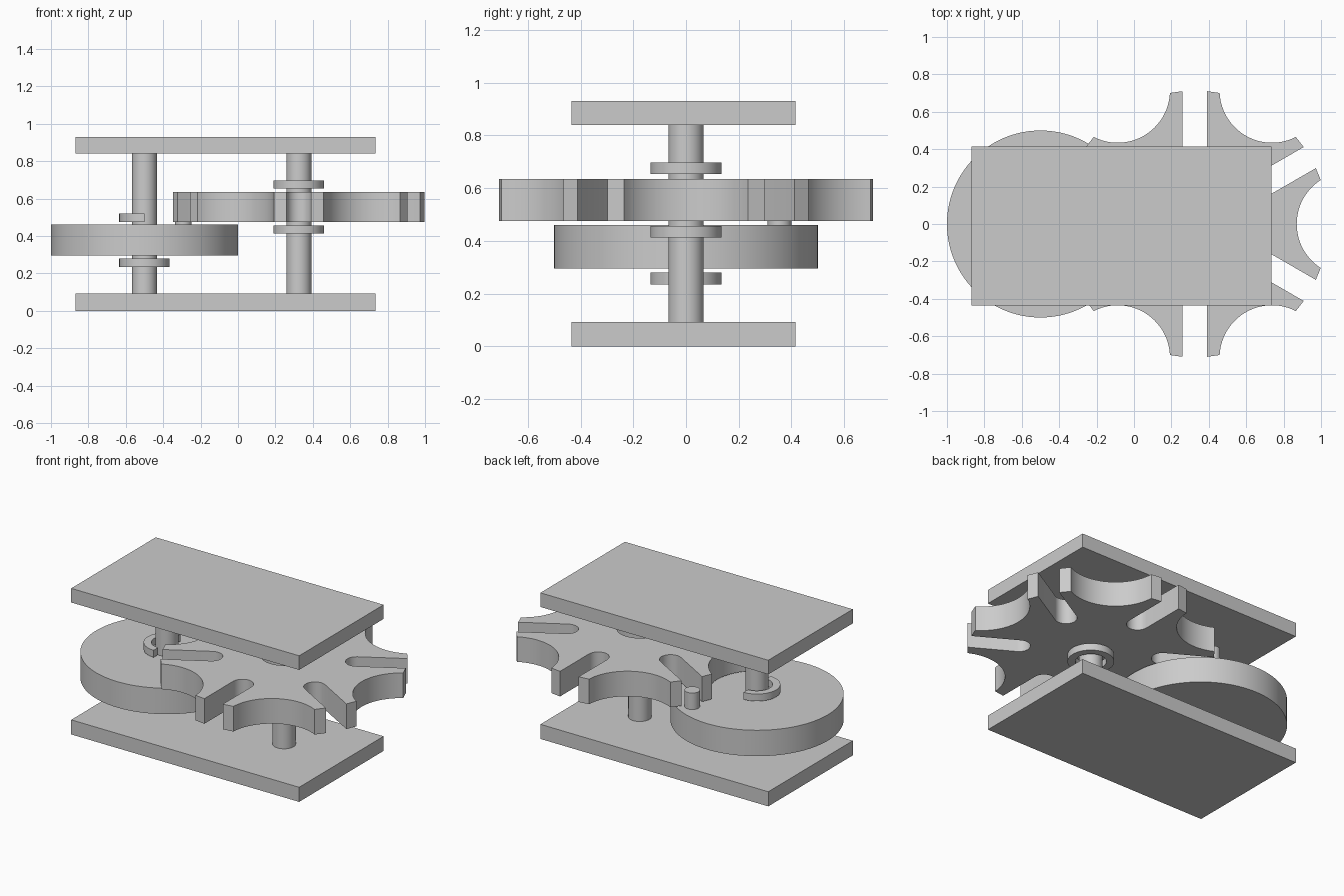
import bpy, bmesh, math
from mathutils import Vector, Matrix

cube = bpy.data.objects.get("Cube")
if cube:
    bpy.data.objects.remove(cube)

# Single grey finish
grey = bpy.data.materials.new("light_grey")
grey.use_nodes = True
COLOR = (0.6, 0.6, 0.6, 1)
grey.diffuse_color = COLOR
grey.node_tree.nodes["Principled BSDF"].inputs["Base Color"].default_value = COLOR

DRIVE_X, WHEEL_X = -0.5, 0.325


def finish(name, bm):
    bmesh.ops.recalc_face_normals(bm, faces=bm.faces)
    mesh = bpy.data.meshes.new(name)
    bm.to_mesh(mesh)
    bm.free()
    obj = bpy.data.objects.new(name, mesh)
    bpy.context.collection.objects.link(obj)
    mesh.materials.append(grey)
    bpy.ops.object.select_all(action='DESELECT')
    obj.select_set(True)
    bpy.context.view_layer.objects.active = obj
    bpy.ops.object.shade_smooth_by_angle(angle=math.radians(25))
    return obj


def prism(name, outline, z0, z1):
    bm = bmesh.new()
    face = bm.faces.new([bm.verts.new((x, y, z0)) for x, y in outline])
    top = bmesh.ops.extrude_face_region(bm, geom=[face], use_keep_orig=True)
    moved = [g for g in top["geom"] if isinstance(g, bmesh.types.BMVert)]
    bmesh.ops.translate(bm, verts=moved, vec=(0, 0, z1 - z0))
    return finish(name, bm)


def cylinder(name, x, y, radius, z0, z1, sides=64):
    bm = bmesh.new()
    bmesh.ops.create_cone(bm, cap_ends=True, segments=sides, radius1=radius,
                          radius2=radius, depth=z1 - z0,
                          matrix=Matrix.Translation((x, y, (z0 + z1) / 2)))
    return finish(name, bm)


def ring(name, x, z0, z1, angle=math.tau, inner=0.09, outer=0.135):
    # Rectangular section spun about the shaft, starting at +y
    bm = bmesh.new()
    section = bm.faces.new([bm.verts.new((x, r, z)) for r, z in
                            ((inner, z0), (outer, z0), (outer, z1), (inner, z1))])
    full = angle == math.tau
    geom = list(section.edges) if full else [section]
    if full:
        bmesh.ops.delete(bm, geom=[section], context='FACES_ONLY')
    bmesh.ops.spin(bm, geom=geom, cent=(x, 0, 0), axis=(0, 0, 1),
                   angle=angle, steps=48 if full else 24, use_duplicate=False)
    bmesh.ops.remove_doubles(bm, verts=bm.verts, dist=0.0005)
    if not full and not section.is_valid:
        bmesh.ops.holes_fill(bm, edges=bm.edges, sides=4)
    elif not full:
        open_edges = [e for e in bm.edges if e.is_boundary]
        if open_edges:
            bmesh.ops.holes_fill(bm, edges=open_edges, sides=4)
    return finish(name, bm)


def star_outline(rim=0.713, reach=0.825, lock=0.28, half=0.065, slot_end=0.42):
    # One lobe: concave locking arc, then a round-ended slot; repeated six times
    theta = math.acos((rim**2 + reach**2 - lock**2) / (2 * rim * reach))
    spread = math.asin(rim * math.sin(theta) / lock)
    lobe = []
    for i in range(25):
        a = math.pi + spread * (1 - i / 12)
        lobe.append(Vector((reach + lock * math.cos(a), lock * math.sin(a))))
    mouth = math.sqrt(rim**2 - half**2)
    slot = [Vector((mouth, -half))]
    for i in range(13):
        a = -math.pi / 2 - math.pi * i / 12
        slot.append(Vector((slot_end + half * math.cos(a), half * math.sin(a))))
    slot.append(Vector((mouth, half)))
    turn = Matrix.Rotation(math.pi / 6, 2)
    lobe += [turn @ p for p in slot]
    points = []
    for k in range(6):
        rot = Matrix.Rotation(k * math.pi / 3, 2)
        points += [rot @ p + Vector((WHEEL_X, 0)) for p in lobe]
    return points


# Base and top plates
plate = [(-0.87, -0.435), (0.735, -0.435), (0.735, 0.415), (-0.87, 0.415)]
prism("base_plate", plate, 0, 0.093)
prism("top_plate", plate, 0.84, 0.93)

# Shafts
for name, x in (("drive_shaft", DRIVE_X), ("wheel_shaft", WHEEL_X)):
    cylinder(name, x, 0, 0.067, 0.093, 0.84)

# Drive disc with its pin
cylinder("drive_disc", DRIVE_X, 0, 0.5, 0.295, 0.46, 128)
cylinder("drive_pin", -0.293, 0.355, 0.045, 0.46, 0.565, 32)

# Slotted wheel
prism("slotted_wheel", star_outline(), 0.475, 0.635)

# Retaining rings
ring("drive_lower_ring", DRIVE_X, 0.235, 0.28)
ring("drive_half_ring", DRIVE_X, 0.475, 0.52, math.pi)
ring("wheel_lower_ring", WHEEL_X, 0.412, 0.457)
ring("wheel_upper_ring", WHEEL_X, 0.653, 0.697)
